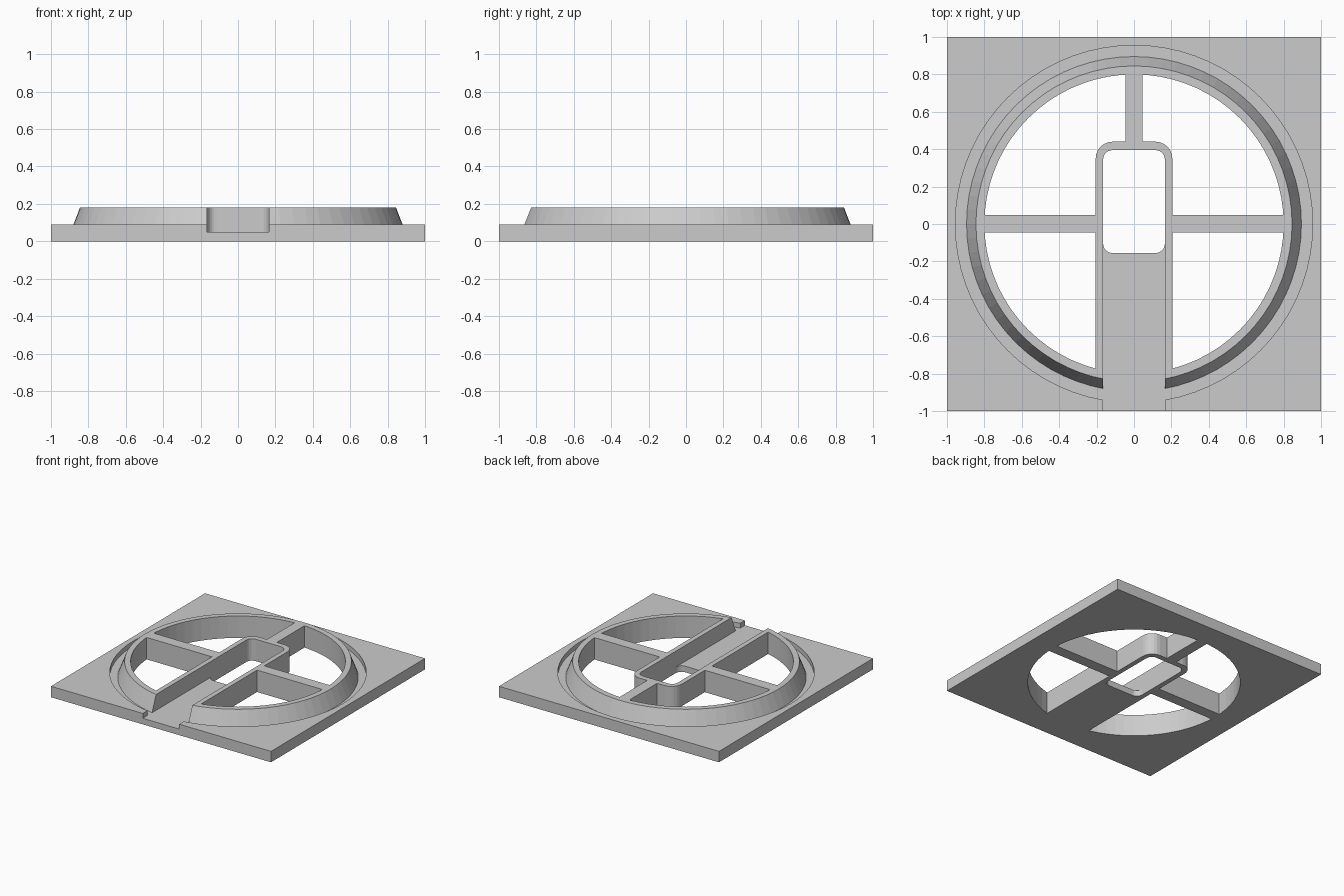
import bpy, bmesh
from math import sin, cos, pi

if "Cube" in bpy.data.objects:
    bpy.data.objects.remove(bpy.data.objects["Cube"])


def loft(name, bottom, top, z0, z1):
    """Closed solid between two matching counter-clockwise outlines."""
    bm = bmesh.new()
    a = [bm.verts.new((x, y, z0)) for x, y in bottom]
    b = [bm.verts.new((x, y, z1)) for x, y in top]
    n = len(a)
    bm.faces.new(a[::-1])
    bm.faces.new(b)
    for i in range(n):
        j = (i + 1) % n
        bm.faces.new((a[i], a[j], b[j], b[i]))
    me = bpy.data.meshes.new(name)
    bm.to_mesh(me)
    bm.free()
    ob = bpy.data.objects.new(name, me)
    bpy.context.collection.objects.link(ob)
    return ob


def prism(name, outline, z0, z1):
    return loft(name, outline, outline, z0, z1)


def circle(r, n=72):
    return [(r * cos(2 * pi * i / n), r * sin(2 * pi * i / n)) for i in range(n)]


def rounded(x, y0, y1, r_low, r_high, n=6):
    """Rectangle of half width x with separate corner radii at its y ends."""
    pts = []
    for sx, y, sy, r, start in ((1, y0, 1, r_low, -pi / 2), (1, y1, -1, r_high, 0),
                                (-1, y1, -1, r_high, pi / 2), (-1, y0, 1, r_low, pi)):
        if r == 0:
            pts.append((sx * x, y))
            continue
        for i in range(n + 1):
            t = start + pi / 2 * i / n
            pts.append((sx * (x - r) + r * cos(t), y + sy * r + r * sin(t)))
    return pts


def combine(target, tool, operation):
    """Apply a boolean and discard the tool object."""
    mod = target.modifiers.new(operation, 'BOOLEAN')
    mod.operation = operation
    mod.solver = 'EXACT'
    mod.object = tool
    bpy.context.view_layer.objects.active = target
    bpy.ops.object.modifier_apply(modifier=mod.name)
    bpy.data.objects.remove(tool)


# Square base plate with a round recess
base = prism("base_plate", rounded(1, -1, 1, 0, 0), 0, 0.09)
combine(base, prism("recess", circle(0.955), 0.05, 0.3), 'DIFFERENCE')

# Tapered raised disc; leaves a groove between itself and the plate
combine(base, loft("raised_ring", circle(0.903), circle(0.845), 0.03, 0.18), 'UNION')

# Openings inside the ring, leaving the spokes and the slot walls
openings = prism("openings", circle(0.8), -0.1, 0.4)
combine(openings, prism("slot_body", rounded(0.205, -0.95, 0.44, 0, 0.09), -0.2, 0.5), 'DIFFERENCE')
combine(openings, prism("top_spoke", rounded(0.045, 0.3, 0.95, 0, 0), -0.2, 0.5), 'DIFFERENCE')
combine(openings, prism("side_spokes", rounded(0.95, -0.045, 0.048, 0, 0), -0.2, 0.5), 'DIFFERENCE')
combine(base, openings, 'DIFFERENCE')

# Long channel out of the front edge and the through hole at its inner end
combine(base, prism("channel", rounded(0.165, -1.2, 0.395, 0, 0.05), 0.05, 0.4), 'DIFFERENCE')
combine(base, prism("through_hole", rounded(0.165, -0.155, 0.395, 0.05, 0.05), -0.2, 0.5), 'DIFFERENCE')
base.name = "vented_base_plate"
